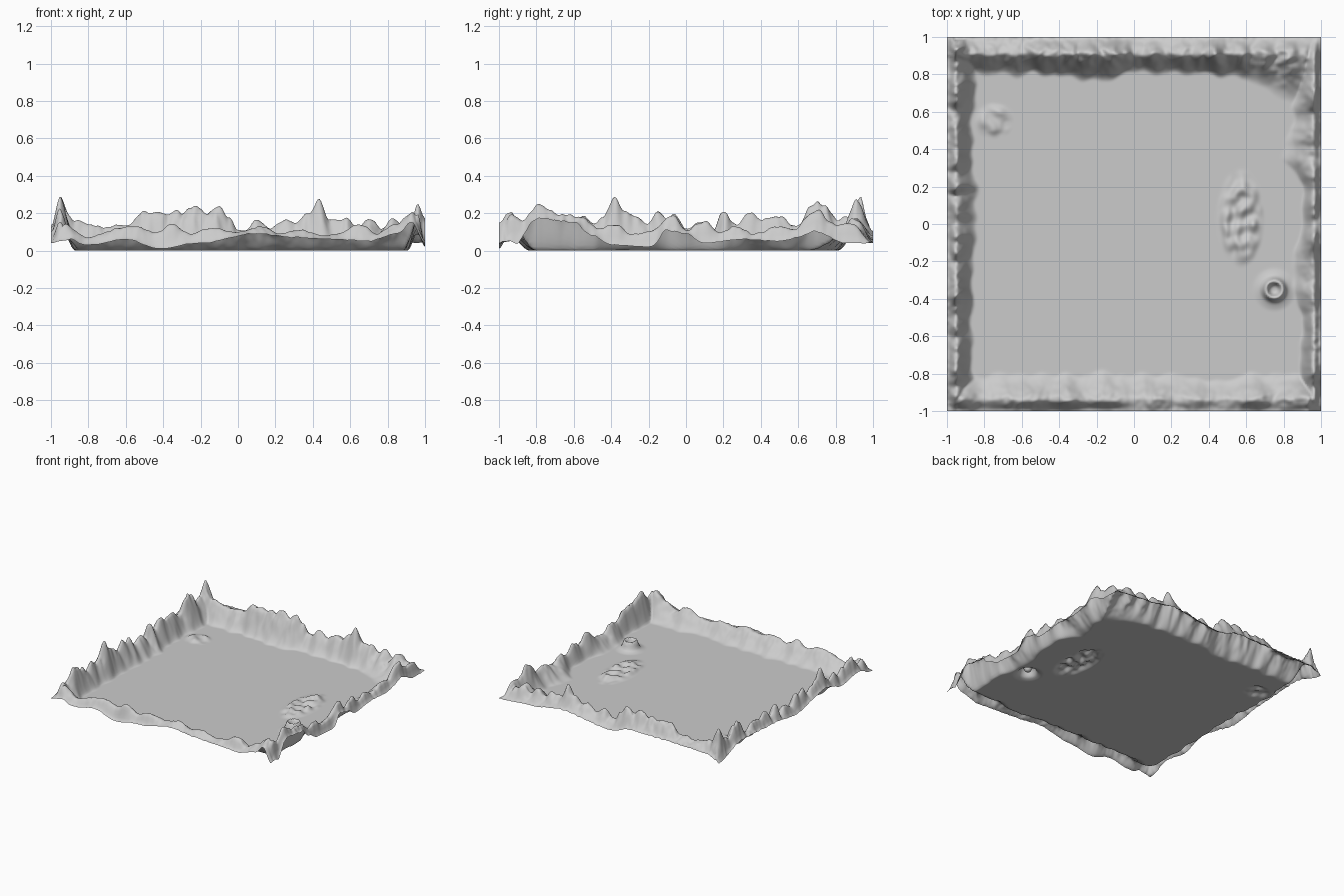
import bpy, bmesh, math
from mathutils import noise, Vector

N = 220  # grid cells per side

# Ridge outlines along each side: (position, height)
BACK = [(-1, .05), (-.94, .24), (-.87, .16), (-.8, .14), (-.7, .12), (-.65, .14), (-.6, .13), (-.5, .21),
        (-.42, .21), (-.38, .19), (-.34, .215), (-.3, .19), (-.24, .24), (-.18, .2), (-.11, .235), (-.05, .18),
        (.0, .11), (.05, .11), (.1, .16), (.16, .12), (.27, .17), (.31, .15), (.36, .2), (.43, .275), (.5, .16),
        (.58, .17), (.64, .12), (.7, .17), (.76, .11), (.83, .17), (.9, .12), (1, .04)]
LEFT = [(-1, .05), (-.92, .15), (-.87, .12), (-.78, .22), (-.68, .18), (-.6, .13), (-.55, .19), (-.5, .14),
        (-.45, .17), (-.39, .285), (-.33, .21), (-.26, .18), (-.2, .14), (-.15, .21), (-.1, .17), (-.06, .2),
        (0, .12), (.1, .16), (.15, .11), (.2, .21), (.27, .14), (.33, .2), (.4, .17), (.5, .18), (.6, .13),
        (.7, .26), (.75, .24), (.81, .16), (.86, .18), (.93, .28), (.97, .17), (1, .06)]
FRONT = [(-1, .05), (-.93, .14), (-.8, .07), (-.65, .12), (-.55, .13), (-.45, .1), (-.36, .14), (-.25, .09),
         (-.14, .12), (0, .1), (.12, .13), (.22, .09), (.32, .11), (.45, .08), (.53, .09), (.66, .14), (.75, .09),
         (.84, .14), (.93, .21), (1, .05)]
RIGHT = [(-1, .05), (-.93, .2), (-.87, .16), (-.79, .25), (-.7, .2), (-.56, .18), (-.47, .12), (-.38, .14),
         (-.3, .09), (-.2, .1), (-.07, .19), (0, .11), (.1, .16), (.18, .1), (.27, .13), (.36, .09), (.5, .13),
         (.58, .11), (.7, .22), (.8, .14), (.88, .15), (1, .04)]
# Heights of the outer rim of the sheet
BACK_RIM = [(-1, .04), (-.9, .09), (-.5, .1), (-.2, .1), (0, .05), (.43, .1), (.7, .06), (1, .04)]
LEFT_RIM = [(-1, .04), (-.8, .1), (-.6, .07), (-.39, .13), (0, .06), (.3, .1), (.7, .12), (1, .04)]
FRONT_RIM = [(-1, .04), (-.9, .06), (-.8, .03), (-.6, .06), (-.42, .01), (-.2, .04), (.1, .09), (.3, .07),
             (.5, .06), (.7, .05), (.85, .09), (.93, .15), (1, .04)]
RIGHT_RIM = [(-1, .04), (-.92, .03), (-.78, .17), (-.6, .15), (-.5, .08), (-.4, .03), (-.2, .02), (-.1, .11),
             (0, .09), (.1, .04), (.3, .06), (.5, .05), (.7, .1), (.85, .04), (1, .04)]
# Distance of the inner foot of each ridge from the border
BACK_FOOT = [(-1, .2), (-.4, .21), (-.2, .24), (0, .2), (.4, .2), (.6, .23), (.8, .34), (1, .4)]
LEFT_FOOT = [(-1, .16), (-.5, .14), (.2, .17), (.5, .14), (1, .2)]
FRONT_FOOT = [(-1, .2), (0, .21), (.4, .17), (.7, .2), (1, .17)]
RIGHT_FOOT = [(-1, .12), (-.5, .1), (-.4, .15), (-.2, .15), (0, .1), (.2, .1), (.38, .22), (.5, .16), (1, .12)]


def smooth(t):
    t = min(1, max(0, t))
    return t * t * (3 - 2 * t)


def along(points, t):
    for (a, ha), (b, hb) in zip(points, points[1:]):
        if t <= b:
            return ha + (hb - ha) * smooth((t - a) / (b - a))
    return points[-1][1]


def ridge(d, t, crest, rim, foot, crest_at):
    """Height at distance d from the border, position t along it."""
    w = along(foot, t) * (1 + .15 * noise.noise(Vector((t * 12, 3, crest_at * 90))))
    if d >= w:
        return 0
    t += .02 * noise.noise(Vector((t * 9, d * 25, 5)))
    t = min(1, max(-1, t))
    c, r = along(crest, t), along(rim, t)
    if d < crest_at:
        return r + (c - r) * smooth(d / crest_at)
    u = (d - crest_at) / (w - crest_at)
    return c * (1 - smooth(u ** .85))


def mound(x, y, cx, cy, rx, ry, h):
    """Low lumpy patch on the plain."""
    q = math.hypot((x - cx) / rx, (y - cy) / ry)
    if q >= 1:
        return 0
    return h * smooth((1 - q) * 2) * max(0, .5 + .9 * noise.noise(Vector((x * 18, y * 14, 1))))


def crater(x, y):
    """Small cone with a hollow top."""
    r = math.hypot(x - .75, y + .35)
    rim = .055 * math.exp(-((r - .045) / .016) ** 2)
    return rim + .02 * smooth((.12 - r) / .08) if r < .12 else 0


def height(x, y):
    sides = [(1 - y, x, BACK, BACK_RIM, BACK_FOOT, .09), (1 + x, y, LEFT, LEFT_RIM, LEFT_FOOT, .05),
             (1 + y, x, FRONT, FRONT_RIM, FRONT_FOOT, .06), (1 - x, y, RIGHT, RIGHT_RIM, RIGHT_FOOT, .04)]
    z = max(ridge(*s) for s in sides)
    # Craggy roughness on the slopes only
    z *= 1 + .09 * noise.noise(Vector((x * 30, y * 30, 0)))
    z += mound(x, y, .57, .03, .13, .27, .04) + mound(x, y, -.75, .55, .11, .1, .02) + crater(x, y)
    return max(0, z)


# Valley floor and surrounding mountains as one open sheet
bm = bmesh.new()
bmesh.ops.create_grid(bm, x_segments=N, y_segments=N, size=1)
for v in bm.verts:
    v.co.z = height(v.co.x, v.co.y)
for f in bm.faces:
    f.smooth = True
mesh = bpy.data.meshes.new("mountain_valley_terrain")
bm.to_mesh(mesh)
bm.free()
terrain = bpy.data.objects.new("mountain_valley_terrain", mesh)
bpy.context.collection.objects.link(terrain)
